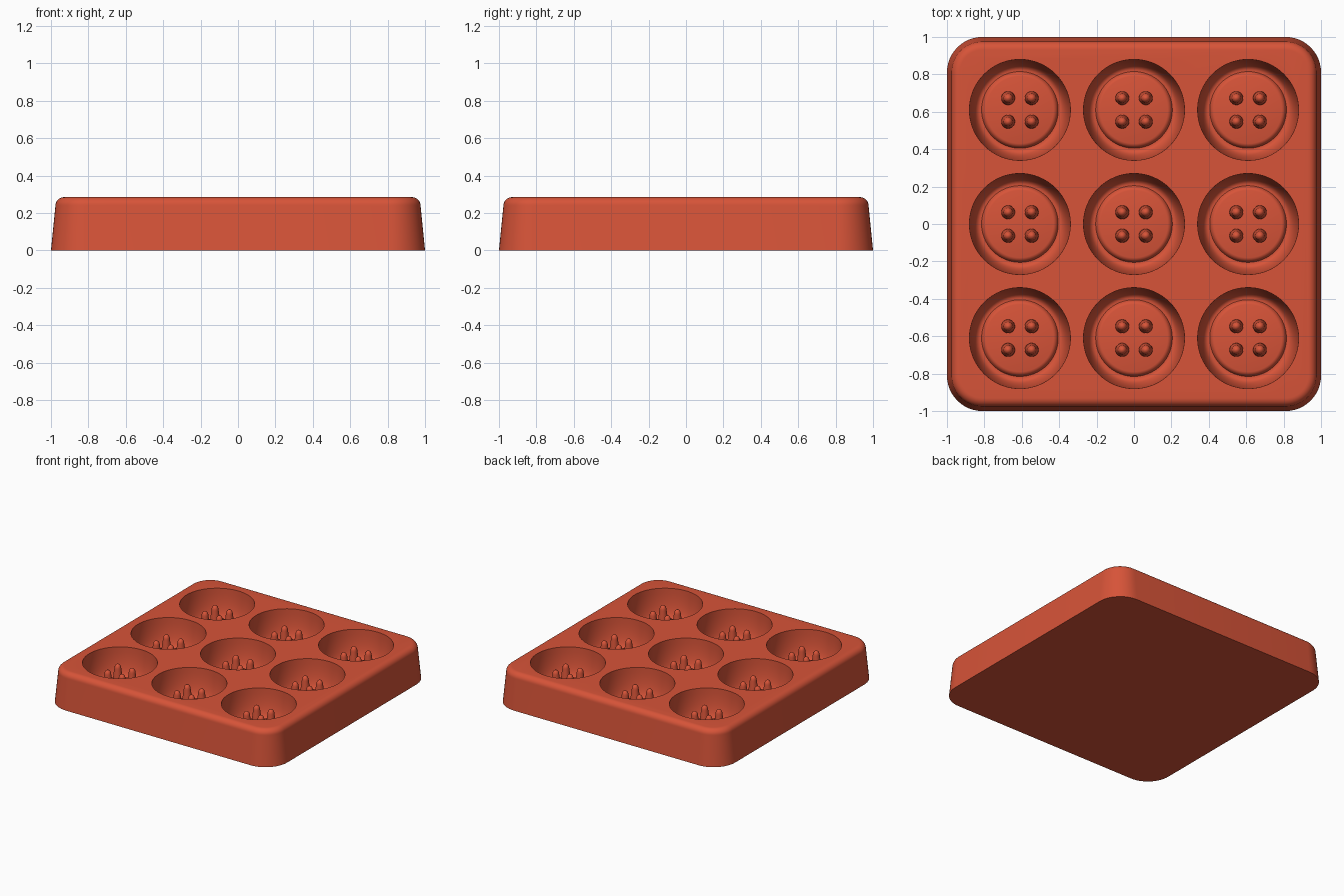
import bpy, bmesh, math

cube = bpy.data.objects.get("Cube")
if cube:
    bpy.data.objects.remove(cube, do_unlink=True)

RED = (0.68, 0.088, 0.04, 1)
mat = bpy.data.materials.new("terracotta red silicone")
mat.use_nodes = True
mat.diffuse_color = RED
bsdf = mat.node_tree.nodes["Principled BSDF"]
bsdf.inputs["Base Color"].default_value = RED
bsdf.inputs["Roughness"].default_value = 0.6


def stack(bm, rings):
    """Skin a list of closed rings of points and cap both ends."""
    loops = [[bm.verts.new(p) for p in ring] for ring in rings]
    n = len(loops[0])
    for a, b in zip(loops, loops[1:]):
        for i in range(n):
            j = (i + 1) % n
            bm.faces.new((a[i], a[j], b[j], b[i]))
    bm.faces.new(loops[0][::-1])
    bm.faces.new(loops[-1])


def circle(cx, cy, r, z, n):
    return [(cx + r * math.cos(math.tau * i / n),
             cy + r * math.sin(math.tau * i / n), z) for i in range(n)]


def rounded_square(half, radius, z, n=12):
    pts = []
    for k, (sx, sy) in enumerate(((1, 1), (-1, 1), (-1, -1), (1, -1))):
        for i in range(n + 1):
            a = math.pi / 2 * (k + i / n)
            pts.append((sx * (half - radius) + radius * math.cos(a),
                        sy * (half - radius) + radius * math.sin(a), z))
    return pts


def finish(name, bm):
    bmesh.ops.recalc_face_normals(bm, faces=bm.faces)
    mesh = bpy.data.meshes.new(name)
    bm.to_mesh(mesh)
    bm.free()
    mesh.materials.append(mat)
    obj = bpy.data.objects.new(name, mesh)
    bpy.context.collection.objects.link(obj)
    return obj


def select(obj):
    bpy.ops.object.select_all(action='DESELECT')
    obj.select_set(True)
    bpy.context.view_layer.objects.active = obj


HEIGHT, FILLET, PITCH, PIN = 0.285, 0.045, 0.61, 0.063
centres = [(x * PITCH, y * PITCH) for x in (-1, 0, 1) for y in (-1, 0, 1)]

# Tapered block with a rounded top edge
bm = bmesh.new()
rings = [rounded_square(1.0, 0.19, 0)]
for i in range(9):
    a = math.pi / 2 * i / 8
    inset = 0.024 + FILLET * (1 - math.cos(a))
    rings.append(rounded_square(1 - inset, 0.19 - inset,
                                HEIGHT - FILLET * (1 - math.sin(a))))
stack(bm, rings)
block = finish("mould_block", bm)

# Button-shaped hollows: curved wall, rim groove, raised middle disc
FLOOR, DISC = 0.06, 0.085
bowl = [(0.27, HEIGHT + 0.05), (0.27, HEIGHT)]
for i in range(1, 9):
    a = math.pi / 2 * i / 8
    bowl.append((0.215 + 0.055 * math.cos(a),
                 HEIGHT - (HEIGHT - FLOOR) * math.sin(a)))
bowl += [(0.205, FLOOR), (0.198, 0.074), (0.19, 0.082), (0.18, DISC)]
bm = bmesh.new()
for cx, cy in centres:
    stack(bm, [circle(cx, cy, r, z, 64) for r, z in bowl])
cutter = finish("hollow_cutter", bm)
cutter.hide_render = True

select(block)
cut = block.modifiers.new("hollows", 'BOOLEAN')
cut.operation = 'DIFFERENCE'
cut.solver = 'EXACT'
cut.object = cutter
bpy.ops.object.modifier_apply(modifier=cut.name)
bpy.data.objects.remove(cutter, do_unlink=True)
bpy.ops.object.shade_smooth_by_angle(angle=math.radians(35))

# Four round-tipped pins in every hollow form the thread holes
TIP = 0.235
pin = [(0.037, DISC - 0.01), (0.036, 0.11), (0.031, 0.155), (0.025, 0.2)]
for i in range(1, 6):
    a = math.pi / 2 * i / 5.3
    pin.append((0.025 * math.cos(a), 0.2 + (TIP - 0.2) * math.sin(a)))
bm = bmesh.new()
for cx, cy in centres:
    for sx in (-PIN, PIN):
        for sy in (-PIN, PIN):
            stack(bm, [circle(cx + sx, cy + sy, r, z, 20) for r, z in pin])
pins = finish("thread_hole_pins", bm)
select(pins)
bpy.ops.object.shade_smooth_by_angle(angle=math.radians(50))
